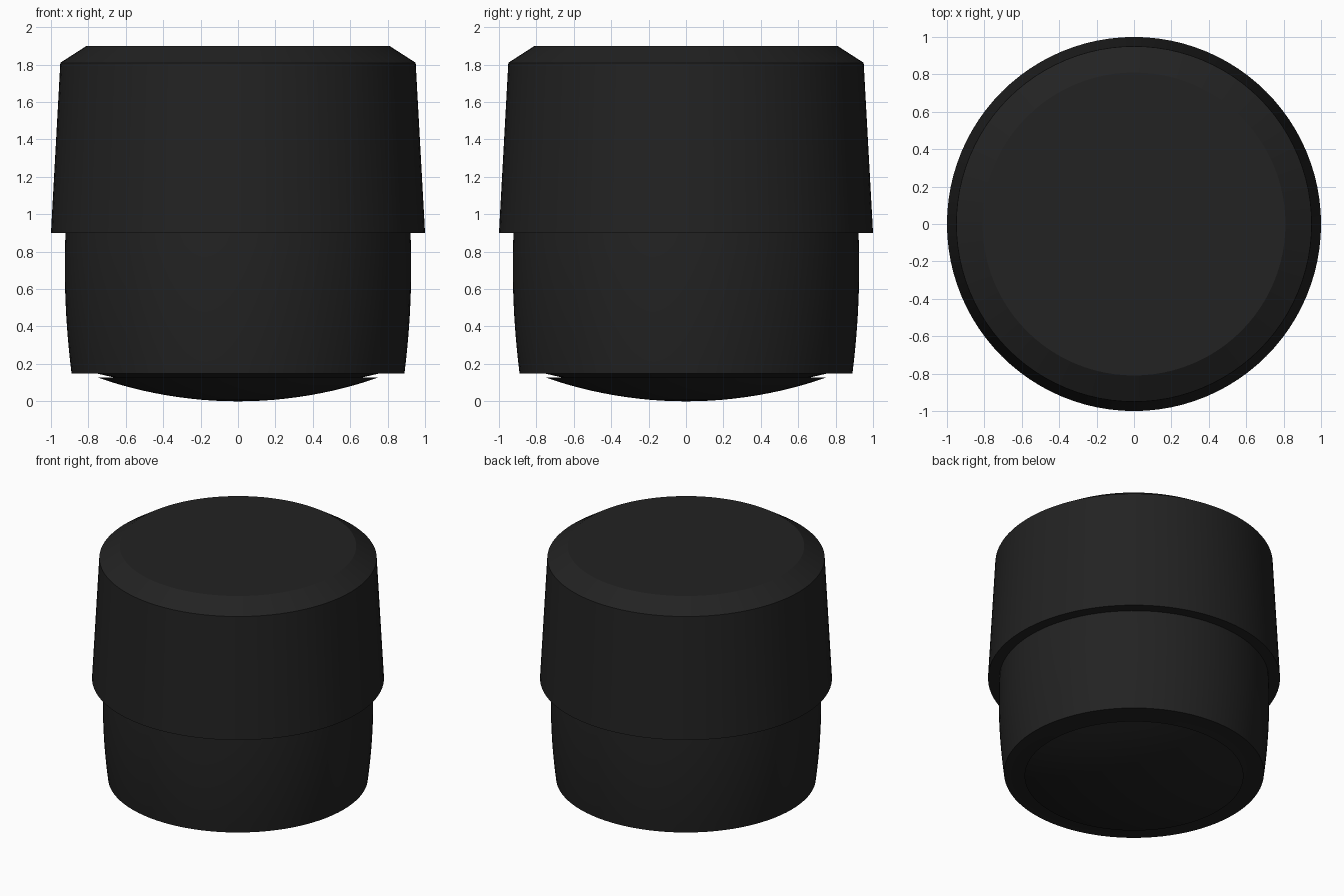
import bpy, bmesh, math

if "Cube" in bpy.data.objects:
    bpy.data.objects.remove(bpy.data.objects["Cube"])

rubber = bpy.data.materials.new("black_rubber")
rubber.diffuse_color = (0.016, 0.016, 0.016, 1)
rubber.use_nodes = True
rubber.node_tree.nodes["Principled BSDF"].inputs["Base Color"].default_value = rubber.diffuse_color

SIDES = 96


def lathe(name, profile):
    """Spin an (r, z) profile around the z axis."""
    bm = bmesh.new()
    verts = [bm.verts.new((r, 0, z)) for r, z in profile]
    edges = [bm.edges.new(p) for p in zip(verts, verts[1:])]
    bmesh.ops.spin(bm, geom=verts + edges, cent=(0, 0, 0), axis=(0, 0, 1),
                   angle=2 * math.pi, steps=SIDES, use_duplicate=False)
    bmesh.ops.remove_doubles(bm, verts=bm.verts, dist=1e-5)
    bmesh.ops.recalc_face_normals(bm, faces=bm.faces)
    mesh = bpy.data.meshes.new(name)
    bm.to_mesh(mesh)
    bm.free()
    mesh.materials.append(rubber)
    obj = bpy.data.objects.new(name, mesh)
    bpy.context.collection.objects.link(obj)
    bpy.ops.object.select_all(action='DESELECT')
    obj.select_set(True)
    bpy.context.view_layer.objects.active = obj
    bpy.ops.object.shade_smooth_by_angle(angle=math.radians(20))
    return obj


# Tapered upper cap with a chamfered rim
lathe("upper_cap", [(0, 0.9), (1.0, 0.9), (0.95, 1.81), (0.81, 1.9), (0, 1.9)])

# Gently bulging lower body, with a shallow conical step underneath
side = []
for i in range(13):
    z = 0.15 + 0.75 * i / 12
    side.append((0.926 - 0.111 * (z - 0.72) ** 2, z))
lathe("lower_body", [(0, 0.127), (0.66, 0.127), (0.76, 0.15)] + side + [(0, 0.9)])

# Shallow domed foot
RIM, H = 0.75, 0.127
R = (RIM ** 2 + H ** 2) / (2 * H)
a_max = math.asin(RIM / R)
arc = [(R * math.sin(a_max * i / 12), R - R * math.cos(a_max * i / 12)) for i in range(13)]
lathe("domed_foot", arc + [(0, H)])
